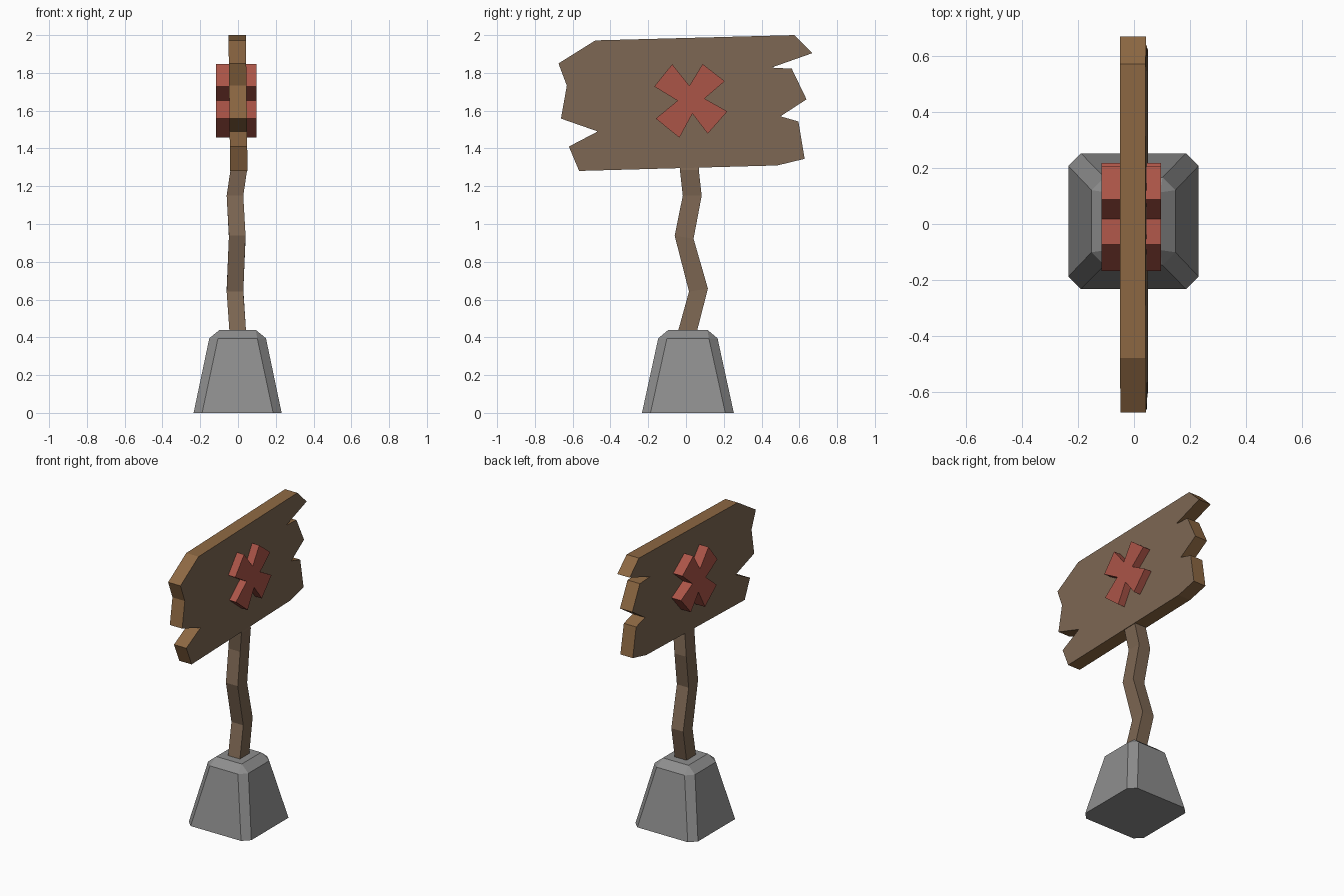
import bpy, bmesh

if "Cube" in bpy.data.objects:
    bpy.data.objects.remove(bpy.data.objects["Cube"])


def material(name, rgb):
    m = bpy.data.materials.new(name)
    m.diffuse_color = (*rgb, 1)
    m.use_nodes = True
    m.node_tree.nodes["Principled BSDF"].inputs["Base Color"].default_value = m.diffuse_color
    return m


WOOD = material("weathered wood", (0.205, 0.135, 0.086))
EDGE = material("cut wood", (0.27, 0.14, 0.056))
RED = material("red paint", (0.41, 0.09, 0.064))
STONE = material("grey stone", (0.27, 0.27, 0.27))


def loft(name, rings, mats):
    """Skin a stack of rings with equal point counts and cap both ends."""
    bm = bmesh.new()
    vs = [[bm.verts.new(p) for p in r] for r in rings]
    n = len(vs[0])
    for a, b in zip(vs, vs[1:]):
        for i in range(n):
            j = (i + 1) % n
            f = bm.faces.new((a[i], a[j], b[j], b[i]))
            f.material_index = len(mats) - 1   # sides take the last material
    bm.faces.new(vs[0][::-1])
    bm.faces.new(vs[-1])
    bmesh.ops.remove_doubles(bm, verts=bm.verts, dist=1e-5)
    bmesh.ops.recalc_face_normals(bm, faces=bm.faces)
    me = bpy.data.meshes.new(name)
    bm.to_mesh(me)
    bm.free()
    for m in mats:
        me.materials.append(m)
    ob = bpy.data.objects.new(name, me)
    bpy.context.collection.objects.link(ob)
    return ob


def slab(name, outline, x0, x1, lean, mats):
    """Extrude a (y, z) outline along x, leaning slightly with height."""
    rings = [[(x + lean * (1.64 - z), y, z) for y, z in outline] for x in (x0, x1)]
    return loft(name, rings, mats)


def octagon(hx, hy, c, z):
    """Rectangle with chamfered corners, centred on the base."""
    pts = [(hx, hy - c), (hx - c, hy), (c - hx, hy), (-hx, hy - c),
           (-hx, c - hy), (c - hx, -hy), (hx - c, -hy), (hx, c - hy)]
    return [(x - 0.002, y + 0.01, z) for x, y in pts]


# tapered stone base with chamfered corners
loft("stone_base", [octagon(0.233, 0.243, 0.045, 0),
                    octagon(0.15, 0.157, 0.046, 0.395),
                    octagon(0.095, 0.103, 0.0, 0.44)], [STONE])

# crooked square post: (x, y, z) of each bend
bends = [(-0.002, 0.0, 0.40), (-0.002, 0.01, 0.44), (-0.016, 0.066, 0.65),
         (-0.004, -0.01, 0.93), (-0.016, 0.033, 1.15), (0.004, 0.018, 1.285),
         (0.002, 0.018, 1.32)]
rings = []
for i, (x, y, z) in enumerate(bends):
    w = 0.04 if i > 5 else 0.044
    rings.append([(x + sx * w, y + sy * 0.05, z + sy * (0.008 if i in (2, 3) else 0) * (1 if i == 2 else -1))
                  for sx, sy in ((-1, -1), (1, -1), (1, 1), (-1, 1))])
loft("crooked_post", rings, [WOOD])

# splintered sign board, lighter cut edges
board = [(-0.48, 1.972), (0.573, 2.0), (0.67, 1.905), (0.452, 1.828), (0.56, 1.822),
         (0.638, 1.66), (0.50, 1.57), (0.595, 1.543), (0.628, 1.345), (0.483, 1.31),
         (-0.566, 1.281), (-0.62, 1.41), (-0.467, 1.49), (-0.662, 1.558),
         (-0.631, 1.732), (-0.675, 1.85)]
slab("sign_board", board, -0.046, 0.046, 0.012, [WOOD, EDGE])

# red cross plate passing through the board
cross = [(-0.073, 1.846), (0.018, 1.732), (0.088, 1.847), (0.205, 1.756), (0.098, 1.664),
         (0.219, 1.596), (0.115, 1.478), (0.034, 1.584), (-0.035, 1.457), (-0.16, 1.558),
         (-0.045, 1.653), (-0.168, 1.728)]
slab("red_cross", cross, -0.117, 0.097, 0, [RED])
